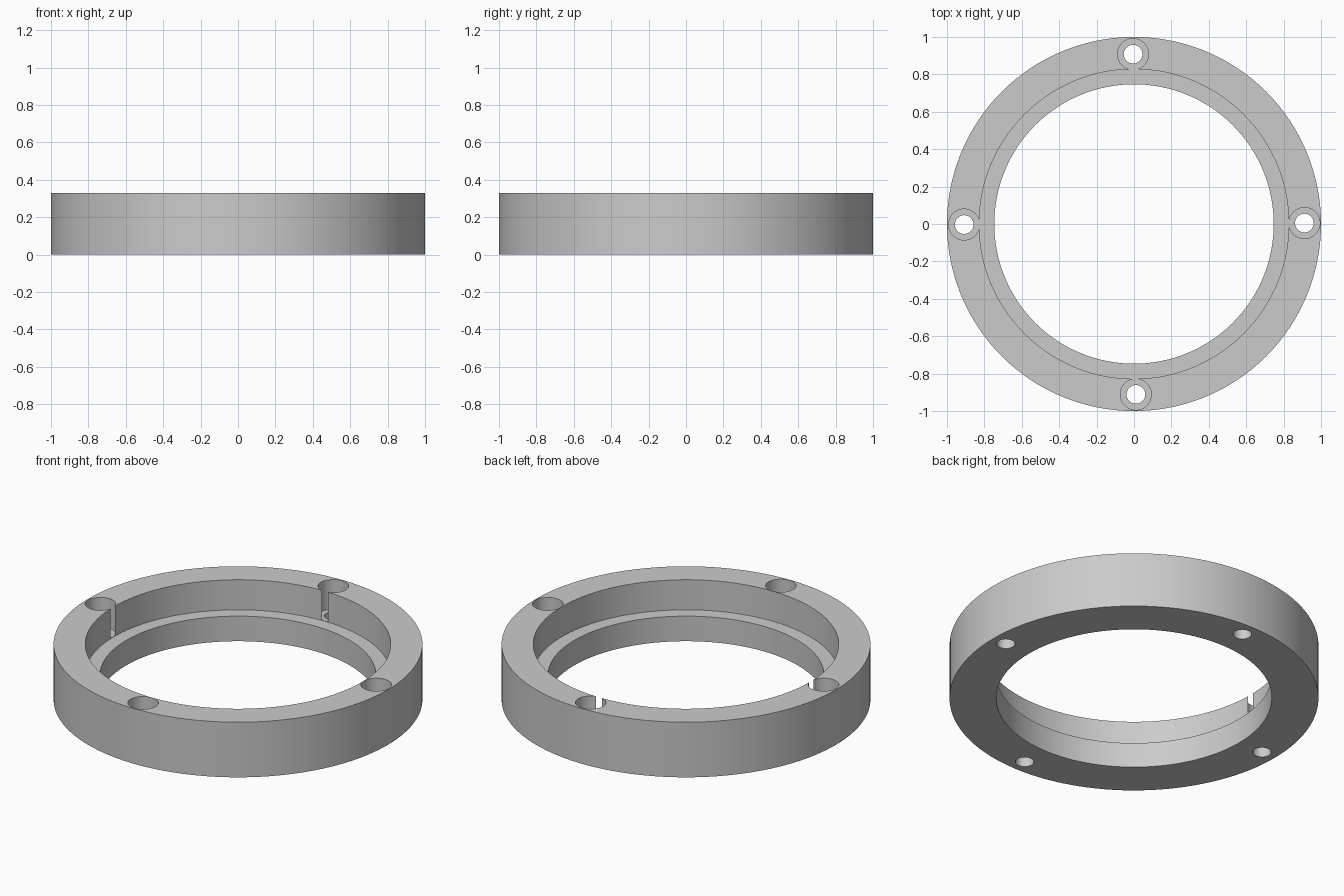
import bpy, bmesh, math
from mathutils import Vector, Matrix

cube = bpy.data.objects.get("Cube")
if cube:
    bpy.data.objects.remove(cube, do_unlink=True)

HEIGHT, LEDGE = 0.33, 0.15

grey = bpy.data.materials.new("plain_grey")
grey.use_nodes = True
grey.diffuse_color = (0.6, 0.6, 0.6, 1)
grey.node_tree.nodes["Principled BSDF"].inputs["Base Color"].default_value = (0.6, 0.6, 0.6, 1)


def lathe(name, profile, steps, closed, location=(0, 0, 0)):
    """Revolve an (r, z) profile around z."""
    bm = bmesh.new()
    verts = [bm.verts.new((r, 0, z)) for r, z in profile]
    edges = [bm.edges.new(pair) for pair in zip(verts, verts[1:])]
    if closed:
        edges.append(bm.edges.new((verts[-1], verts[0])))
    bmesh.ops.spin(bm, geom=verts + edges, cent=(0, 0, 0), axis=(0, 0, 1),
                   angle=2 * math.pi, steps=steps, use_duplicate=False)
    bmesh.ops.remove_doubles(bm, verts=bm.verts, dist=1e-5)
    bmesh.ops.recalc_face_normals(bm, faces=bm.faces)
    mesh = bpy.data.meshes.new(name)
    bm.to_mesh(mesh)
    bm.free()
    mesh.materials.append(grey)
    obj = bpy.data.objects.new(name, mesh)
    obj.location = location
    bpy.context.collection.objects.link(obj)
    return obj


# Ring with a stepped inner bore
ring = lathe("mounting_ring", [(0.747, 0), (1, 0), (1, HEIGHT), (0.828, HEIGHT),
                               (0.828, LEDGE), (0.747, LEDGE)], 128, True)

# Four counterbored screw holes; the left-hand and rear ones break into the bore
hole_profile = [(0, -0.1), (0.05, -0.1), (0.05, LEDGE + 0.002),
                (0.083, LEDGE + 0.002), (0.083, 0.5), (0, 0.5)]
centres = [(0.911, 0.005), (-0.005, 0.908), (-0.908, -0.003), (0.01, -0.911)]
bpy.context.view_layer.objects.active = ring
for x, y in centres:
    cutter = lathe("screw_hole_cutter", hole_profile, 48, False, (x, y, 0))
    cutter.hide_render = True
    cut = ring.modifiers.new("screw_hole", "BOOLEAN")
    cut.operation = "DIFFERENCE"
    cut.solver = "EXACT"
    cut.object = cutter
    bpy.context.view_layer.update()
    bpy.ops.object.modifier_apply(modifier=cut.name)
    bpy.data.objects.remove(cutter, do_unlink=True)

# Smooth walls, crisp rims
bpy.ops.object.select_all(action="DESELECT")
ring.select_set(True)
bpy.ops.object.shade_smooth_by_angle(angle=math.radians(30))
